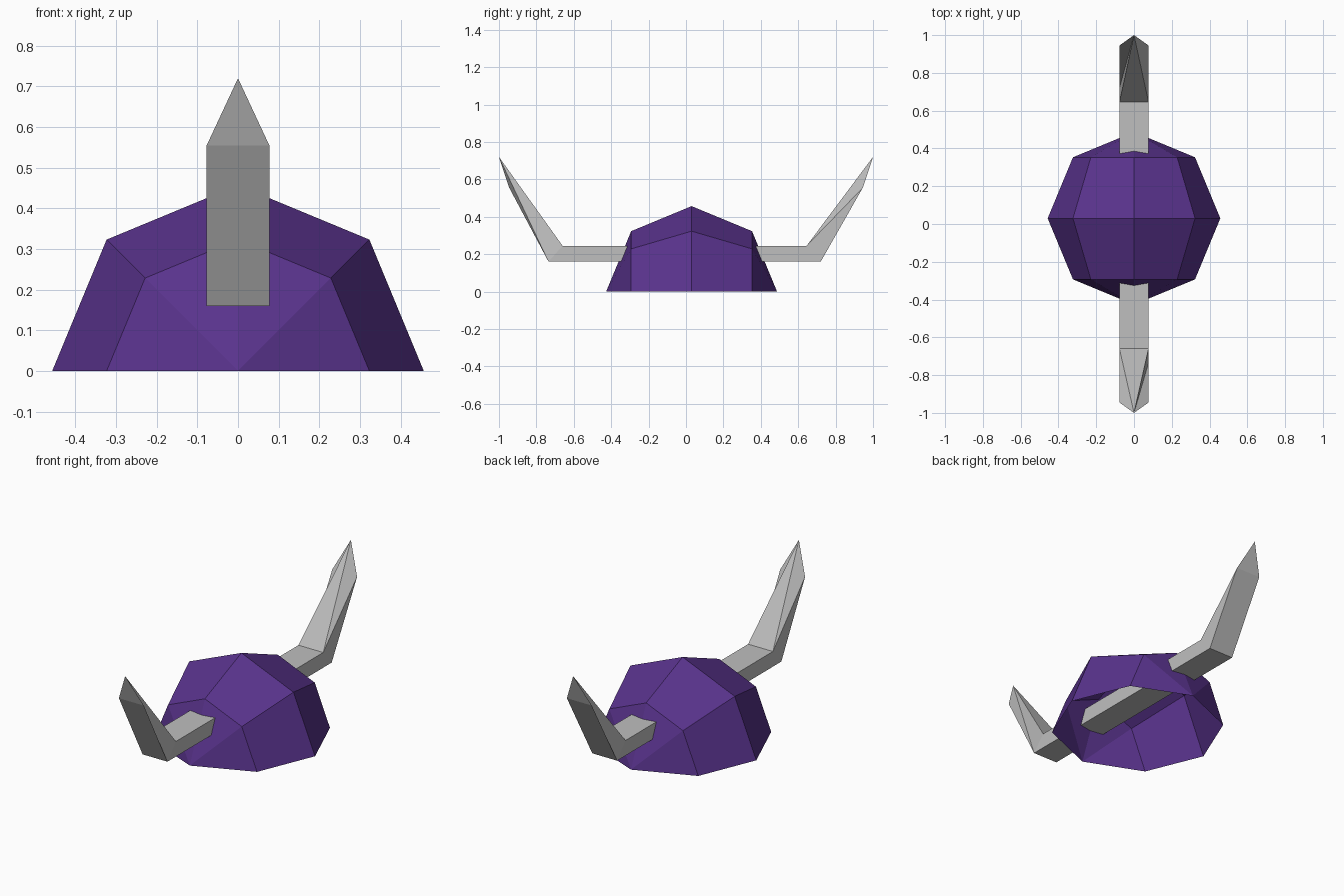
import bpy, bmesh, math
from mathutils import Matrix

cube = bpy.data.objects.get("Cube")
if cube:
    bpy.data.objects.remove(cube)


def make_material(name, color):
    mat = bpy.data.materials.new(name)
    mat.use_nodes = True
    mat.diffuse_color = (*color, 1)
    mat.node_tree.nodes["Principled BSDF"].inputs["Base Color"].default_value = (*color, 1)
    return mat


def make_object(name, bm, mat):
    mesh = bpy.data.meshes.new(name)
    bm.to_mesh(mesh)
    bm.free()
    mesh.materials.append(mat)
    obj = bpy.data.objects.new(name, mesh)
    bpy.context.collection.objects.link(obj)
    return obj


purple = make_material("purple", (0.10, 0.033, 0.265))
grey = make_material("light grey", (0.52, 0.52, 0.52))

RADIUS = 0.457
CENTRE_Y = 0.03
HALF_WIDTH = 0.077

# Hollow half dome with its poles at the front and back
bm = bmesh.new()
bmesh.ops.create_uvsphere(bm, u_segments=8, v_segments=4, radius=RADIUS)
bmesh.ops.rotate(bm, verts=bm.verts, matrix=Matrix.Rotation(math.pi / 2, 3, "X"))
below = [v for v in bm.verts if v.co.z < -0.01]
bmesh.ops.delete(bm, geom=below, context="VERTS")
bmesh.ops.translate(bm, verts=bm.verts, vec=(0, CENTRE_Y, 0))
make_object("helmet_dome", bm, purple)


def make_horn(name, root_y, bend_y, turn):
    """Square bar running along +y, bending up into a pointed blade."""
    bm = bmesh.new()

    def pair(y, z):
        return [bm.verts.new((side * HALF_WIDTH, y, z)) for side in (-1, 1)]

    root_top, root_low = pair(root_y, 0.245), pair(root_y, 0.16)
    top, low = pair(bend_y, 0.245), pair(bend_y + 0.075, 0.16)
    outer = pair(0.945, 0.555)
    tip = bm.verts.new((0, 1, 0.72))

    # Bar and outer blade strips
    for a, b in ((root_top, top), (root_low, low), (low, outer)):
        bm.faces.new((a[0], a[1], b[1], b[0]))
    for i in (0, 1):
        bm.faces.new((root_top[i], root_low[i], low[i], top[i]))

    # Blade point, with a different fold on each side
    for tri in ((top[0], top[1], tip), (outer[0], outer[1], tip),
                (top[1], low[1], outer[1]), (top[1], outer[1], tip),
                (top[0], low[0], tip), (low[0], outer[0], tip)):
        bm.faces.new(tri)
    bmesh.ops.recalc_face_normals(bm, faces=bm.faces)
    bmesh.ops.rotate(bm, verts=bm.verts, matrix=Matrix.Rotation(turn, 3, "Z"))
    make_object(name, bm, grey)


make_horn("back_horn", CENTRE_Y, 0.645, 0)
make_horn("front_horn", -CENTRE_Y, 0.66, math.pi)
